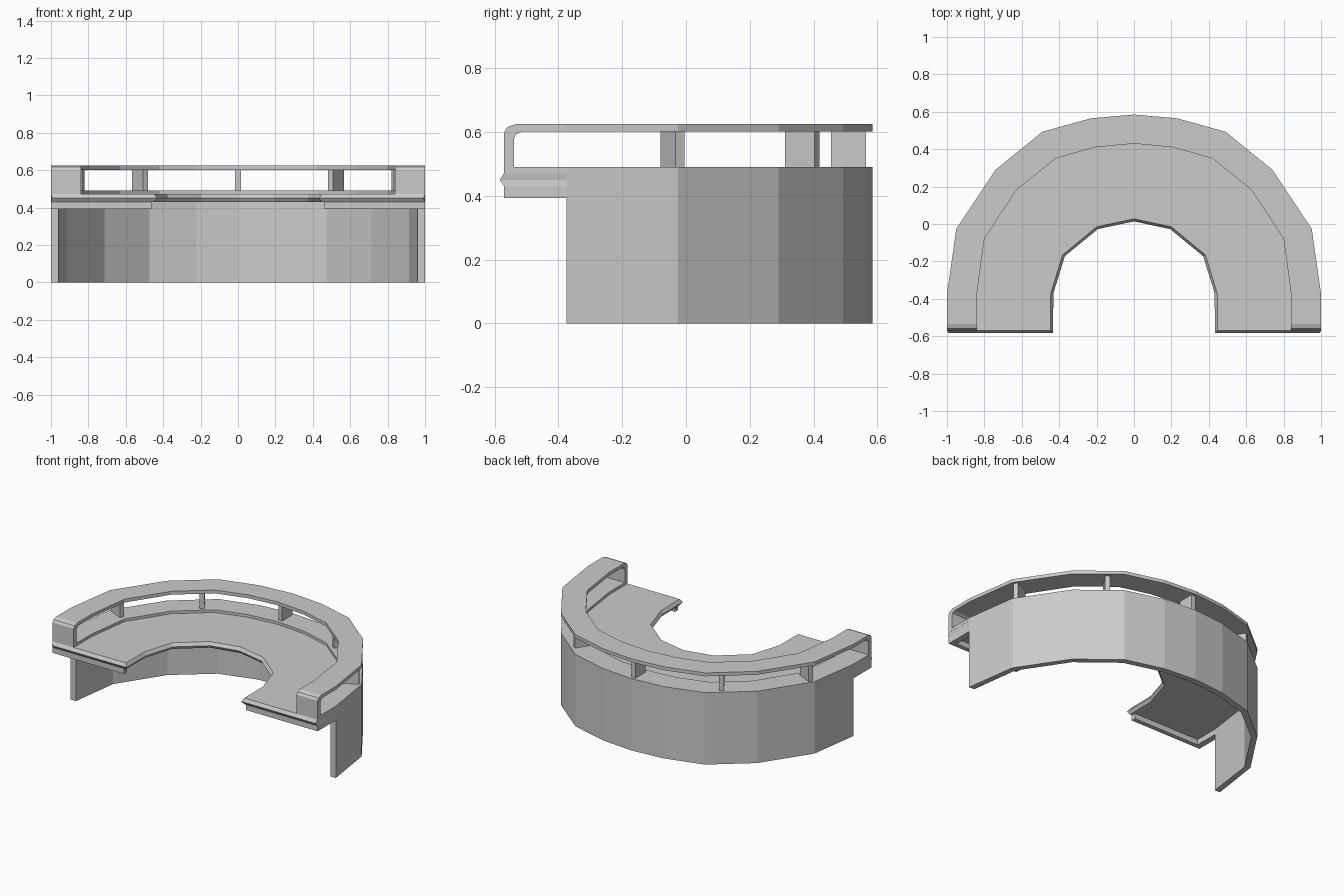
import bpy, bmesh, math
from mathutils import Vector, Matrix

cube = bpy.data.objects.get("Cube")
if cube:
    bpy.data.objects.remove(cube)

grey = bpy.data.materials.new("plain_grey")
grey.use_nodes = True
COLOUR = (0.6, 0.6, 0.6, 1)
grey.diffuse_color = COLOUR
grey.node_tree.nodes["Principled BSDF"].inputs["Base Color"].default_value = COLOUR


def finish(name, bm):
    bmesh.ops.recalc_face_normals(bm, faces=bm.faces)
    mesh = bpy.data.meshes.new(name)
    bm.to_mesh(mesh)
    bm.free()
    mesh.materials.append(grey)
    obj = bpy.data.objects.new(name, mesh)
    bpy.context.scene.collection.objects.link(obj)
    return obj


def mirrored(points):
    """Complete a half path that ends on the centre line."""
    return points + [(-p[0], *p[1:]) for p in reversed(points[:-1])]


def loft(name, loops, closed_caps=True):
    """Skin a series of equal loops and cap both ends."""
    bm = bmesh.new()
    rows = [[bm.verts.new(p) for p in loop] for loop in loops]
    for a, b in zip(rows, rows[1:]):
        for i in range(len(a)):
            j = (i + 1) % len(a)
            bm.faces.new((a[i], a[j], b[j], b[i]))
    bm.faces.new(rows[0])
    bm.faces.new(rows[-1])
    return finish(name, bm)


def band(name, outer, inner, low, high):
    """Curved band between two plan paths."""
    loft(name, [((*o, high), (*i, high), (*i, low), (*o, low))
                for o, i in zip(mirrored(outer), mirrored(inner))])


# Plan paths, right half to the centre line
FRONT, WALL_Y = -0.57, -0.375
outer = [(1, WALL_Y), (0.95, -0.025), (0.74, 0.29), (0.49, 0.493), (0.23, 0.565), (0, 0.585)]
shelf_inner = [(0.84, WALL_Y), (0.80, -0.08), (0.63, 0.18), (0.42, 0.35), (0.21, 0.41), (0, 0.43)]
wall_inner = [(0.96, WALL_Y), (0.915, -0.04), (0.715, 0.262), (0.472, 0.456), (0.222, 0.527), (0, 0.547)]
desk_inner = [(0.447, FRONT), (0.445, -0.37), (0.382, -0.165), (0.2, -0.015), (0, 0.028)]

# Outer wall and the low shelf that sits on the desk
band("counter_wall", outer, wall_inner, 0, 0.43)
band("lower_shelf", [(1, FRONT)] + outer, [(0.84, FRONT)] + shelf_inner, 0.47, 0.49)


# Desk top with a pointed edge along the front and the inner curve
def desk_loop(z, bulge):
    back = mirrored([(0.993 if bulge else 1, FRONT - bulge)] + outer)
    edge = [(desk_inner[0][0] - bulge, FRONT - bulge)]
    for x, y in desk_inner[1:]:
        d = Vector((-x, -0.37 - y)).normalized() * bulge
        edge.append((x + d.x, y + d.y))
    return [(x, y, z) for x, y in back + mirrored(edge)[::-1]]


loft("desk_top", [desk_loop(0.43, 0), desk_loop(0.45, 0.014), desk_loop(0.472, 0)])

# Aprons under the two desk ends
for side, label in ((1, "left"), (-1, "right")):
    plan = [(1, FRONT), (1, WALL_Y), (0.96, WALL_Y), (0.96, -0.54), (0.46, -0.54), (0.46, FRONT)]
    loft(label + "_apron", [[(side * x, y, z) for x, y in plan] for z in (0.393, 0.43)])

# Raised top that bends down to the low shelf at both ends
bend = [((FRONT, 0.485), (-0.54, 0.485)), ((FRONT, 0.60), (-0.54, 0.578)),
        ((-0.56, 0.616), (-0.534, 0.592)), ((-0.535, 0.625), (-0.515, 0.602))]
half = [[(1, *top), (0.84, *top), (0.84, *under), (1, *under)] for top, under in bend]
half += [[(*o, 0.625), (*i, 0.625), (*i, 0.602), (*o, 0.602)] for o, i in zip(outer, shelf_inner)]
other = [[(-x, y, z) for x, y, z in loop] for loop in reversed(half[:-1])]
loft("raised_top", half + other)


# Thin radial posts between the two shelves
def post(name, x, y, angle):
    bm = bmesh.new()
    bmesh.ops.create_cube(bm, size=1, matrix=Matrix.Translation((x, y, 0.546))
                          @ Matrix.Rotation(math.radians(angle), 4, "Z")
                          @ Matrix.Diagonal((0.11, 0.03, 0.116, 1)))
    finish(name, bm)


post("centre_post", 0, 0.51, 90)
for side, label in ((1, "left"), (-1, "right")):
    for part, x, y, angle in (("back_post", 0.525, 0.365, 57), ("side_post", 0.878, -0.043, 26)):
        post(label + "_" + part, side * x, y, angle if side > 0 else 180 - angle)
